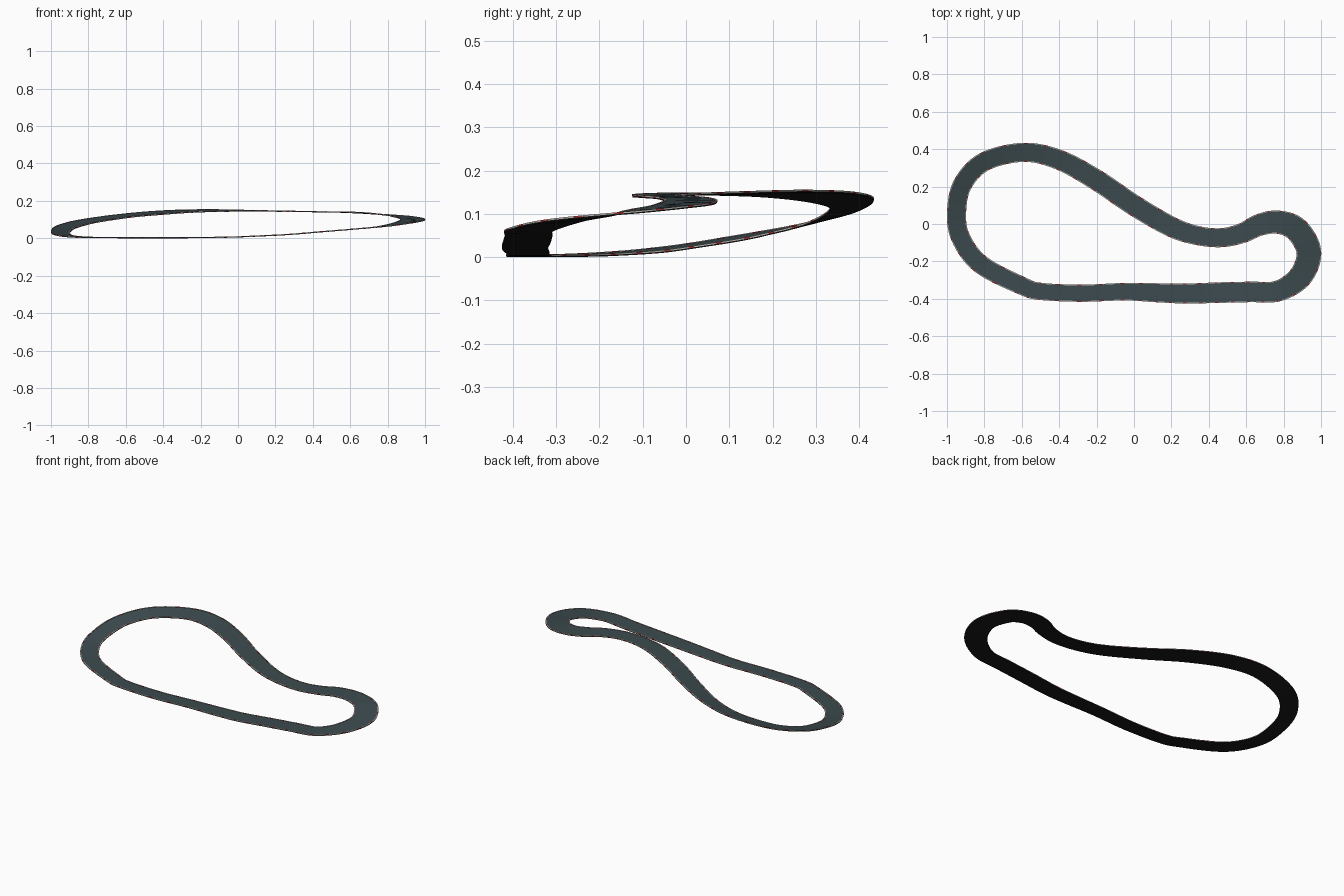
import bpy, bmesh
from mathutils import Vector

if "Cube" in bpy.data.objects:
    bpy.data.objects.remove(bpy.data.objects["Cube"])

# Centre line of the circuit: x, y, height, width, bank (rise from inner to outer edge)
PATH = [(-.59, .383, .122, .10, .02), (-.40, .343, .138, .105, .02), (-.20, .235, .147, .11, .012),
        (0, .10, .148, .11, .004), (.20, -.015, .146, .107, 0), (.34, -.062, .144, .10, 0),
        (.47, -.073, .142, .10, 0), (.58, -.048, .14, .105, 0), (.67, -.005, .136, .115, 0),
        (.77, .010, .128, .122, 0), (.87, -.03, .118, .13, 0), (.935, -.15, .102, .13, 0),
        (.89, -.28, .085, .125, 0), (.77, -.358, .064, .11, 0), (.62, -.363, .05, .108, 0),
        (.45, -.367, .036, .108, 0), (.28, -.372, .022, .105, 0), (.13, -.368, .014, .10, 0),
        (-.05, -.362, .007, .092, 0), (-.28, -.37, .004, .09, 0), (-.50, -.36, .004, .09, 0),
        (-.60, -.33, .004, .095, 0), (-.82, -.215, .006, .10, 0), (-.928, -.07, .016, .10, .004),
        (-.948, .07, .036, .10, .01), (-.915, .215, .062, .10, .015), (-.80, .333, .092, .10, .02)]
STEPS = 18
THICK = .005


def sample():
    out, n = [], len(PATH)
    for i in range(n):
        a, b, c, d = (Vector(PATH[(i + k) % n]) for k in (-1, 0, 1, 2))
        for s in range(STEPS):
            t = s / STEPS
            out.append(.5 * (2*b + (c - a)*t + (2*a - 5*b + 4*c - d)*t*t
                             + (3*b - a - 3*c + d)*t**3))
    return out


LINE = sample()
N = len(LINE)
SIDE = []
for i in range(N):
    t = LINE[(i + 1) % N] - LINE[i - 1]
    SIDE.append(Vector((-t[1], t[0], 0)).normalized())


def material(name, rgb):
    m = bpy.data.materials.new(name)
    m.diffuse_color = (*rgb, 1)
    m.use_nodes = True
    m.node_tree.nodes["Principled BSDF"].inputs["Base Color"].default_value = m.diffuse_color
    return m


asphalt = material("asphalt", (.046, .07, .078))
black = material("underside_black", (.009, .009, .009))
grey = material("edge_grey", (.5, .48, .43))
red = material("kerb_red", (.5, .03, .03))


def sweep(name, profile, mats, rule):
    """Sweep a closed profile of (side, inset, height) round the circuit."""
    bm = bmesh.new()
    rings = []
    for p, s in zip(LINE, SIDE):
        # The path runs clockwise, so +side points outwards
        c = Vector(p[:3])
        rings.append([bm.verts.new(c + s * k * (p[3] / 2 - inset) + Vector((0, 0, h + k * p[4] / 2)))
                      for k, inset, h in profile])
    m = len(profile)
    for i in range(N):
        a, b = rings[i], rings[(i + 1) % N]
        for j in range(m):
            f = bm.faces.new((a[j], b[j], b[(j + 1) % m], a[(j + 1) % m]))
            f.material_index = rule(i, j)
    bmesh.ops.recalc_face_normals(bm, faces=bm.faces)
    me = bpy.data.meshes.new(name)
    bm.to_mesh(me)
    bm.free()
    for x in mats:
        me.materials.append(x)
    ob = bpy.data.objects.new(name, me)
    bpy.context.collection.objects.link(ob)


# Road slab: slate top, black sides and underside
sweep("road", [(1, 0, 0), (-1, 0, 0), (-1, 0, -THICK), (1, 0, -THICK)],
      [asphalt, black], lambda i, j: 0 if j == 0 else 1)

# Thin pale edging with short red blocks on both sides
for side, label in ((1, "outer"), (-1, "inner")):
    sweep(label + "_kerb",
          [(side, -.001, .0015), (side, .004, .0015), (side, .004, -.002), (side, -.001, -.002)],
          [grey, red], lambda i, j: 1 if i % 9 < 2 else 0)

# Rest the lowest point on the ground
low = min(v.co.z for o in bpy.data.objects for v in o.data.vertices)
for o in bpy.data.objects:
    for v in o.data.vertices:
        v.co.z -= low
